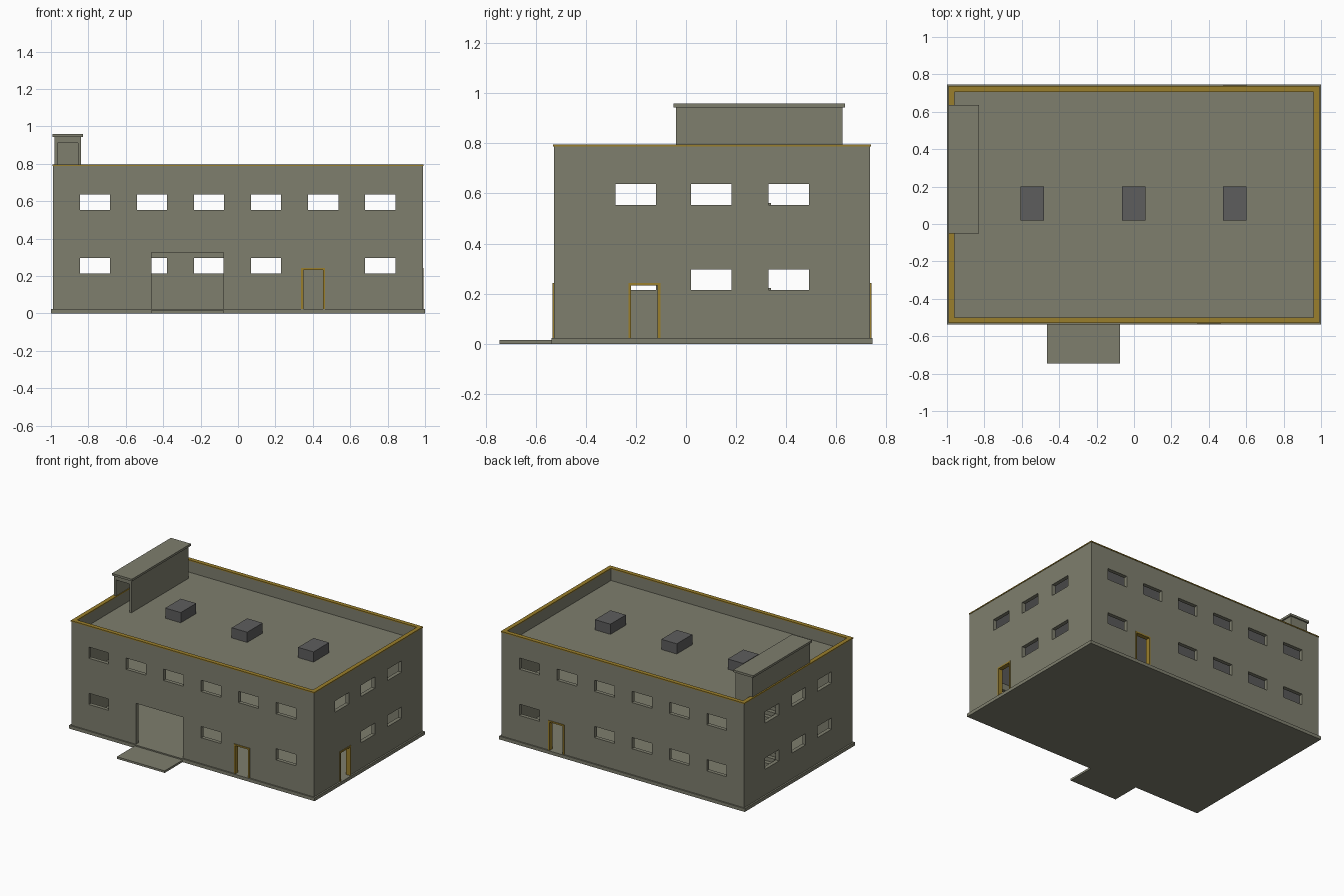
import bpy, bmesh
from mathutils import Vector

if "Cube" in bpy.data.objects:
    bpy.data.objects.remove(bpy.data.objects["Cube"])


def material(name, rgb):
    m = bpy.data.materials.new(name)
    m.use_nodes = True
    m.diffuse_color = (*rgb, 1)
    m.node_tree.nodes["Principled BSDF"].inputs["Base Color"].default_value = (*rgb, 1)
    return m


CONCRETE = material("olive grey concrete", (0.21, 0.21, 0.155))
TRIM = material("ochre trim", (0.32, 0.21, 0.025))
METAL = material("dark grey metal", (0.11, 0.11, 0.11))
CEILING = material("pale grey ceiling", (0.42, 0.42, 0.42))


def boxes(name, spans, mat):
    """One object made of boxes, each given as x0, x1, y0, y1, z0, z1."""
    bm = bmesh.new()
    for x0, x1, y0, y1, z0, z1 in spans:
        lo, hi = Vector((x0, y0, z0)), Vector((x1, y1, z1))
        for v in bmesh.ops.create_cube(bm, size=1)["verts"]:
            v.co = (lo + hi) / 2 + v.co * (hi - lo)
    me = bpy.data.meshes.new(name)
    bm.to_mesh(me)
    bm.free()
    me.materials.append(mat)
    ob = bpy.data.objects.new(name, me)
    bpy.context.collection.objects.link(ob)
    return ob


def cut(ob, *groups):
    """Subtract groups of boxes from an object and bake the result."""
    cutters = []
    for spans in groups:
        cutter = boxes("cutter", spans, CONCRETE)
        cutter.hide_render = True
        mod = ob.modifiers.new("cut", "BOOLEAN")
        mod.operation, mod.solver, mod.object = "DIFFERENCE", "EXACT", cutter
        cutters.append(cutter)
    bpy.context.view_layer.update()
    done = bpy.data.meshes.new_from_object(
        ob.evaluated_get(bpy.context.evaluated_depsgraph_get()))
    ob.modifiers.clear()
    ob.data = done
    for c in cutters:
        bpy.data.objects.remove(c)


# Main dimensions
X = 0.988                        # half length of the walls
Y0, Y1 = -0.527, 0.735           # front and back of the walls
T = 0.028                        # wall thickness
GROUND, STOREY, TOP = 0.024, 0.34, 0.787
UPPER, ROOF = GROUND + STOREY, GROUND + 2 * STOREY
REACH = 0.06                     # half depth of the opening cutters


def opening(side, c, half, z0, z1):
    """Span of an opening centred at c along a wall."""
    if side in ("front", "back"):
        y = Y0 if side == "front" else Y1
        return (c - half, c + half, y - REACH, y + REACH, z0, z1)
    x = X if side == "right" else -X
    return (x - REACH, x + REACH, c - half, c + half, z0, z1)


# Window positions per wall and storey
columns = [-0.765, -0.46, -0.155, 0.15, 0.455, 0.76]
bays = [-0.2, 0.1, 0.41]
windows = {
    "front": (columns[:1] + columns[3:4] + columns[5:], columns),
    "back": (columns[:4] + columns[5:], columns),
    "right": (bays[1:], bays),
    "left": (bays, bays),
}
doors = {"front": 0.402, "back": 0.54, "right": -0.166}
DOOR_HALF, DOOR_TOP, FRAME = 0.064, 0.243, 0.011

holes = [opening("front", -0.27, 0.192, 0, 0.325)]
for side, rows in windows.items():
    for floor, row in enumerate(rows):
        sill = 0.214 + floor * STOREY
        holes += [opening(side, c, 0.081, sill, sill + 0.083) for c in row]
holes += [opening(s, c, DOOR_HALF - FRAME / 2, 0, DOOR_TOP - FRAME / 2)
          for s, c in doors.items()]

# Hollow walls with windows, doors and a loading opening
walls = boxes("outer_walls", [(-X, X, Y0, Y1, GROUND, TOP)], CONCRETE)
cut(walls, [(-X + T, X - T, Y0 + T, Y1 - T, -1, 2)], holes)

# Plinth, which is also the ground floor, and the apron at the loading opening
boxes("plinth", [(-1, 1, -0.537, 0.745, 0, GROUND)], CONCRETE)
boxes("loading_apron", [(-0.465, -0.075, -0.745, -0.537, 0, 0.015)], CONCRETE)

# Upper floor and roof, open above the stairs, with pale undersides
for name, z in (("upper_floor", UPPER), ("roof_slab", ROOF)):
    slab = boxes(name, [(-X + T, X - T, Y0 + T, Y1 - T, z - 0.02, z)], CONCRETE)
    cut(slab, [(-0.958, -0.85, 0.16, 0.56, z - 0.1, z + 0.1)])
    slab.data.materials.clear()
    slab.data.materials.append(CONCRETE)
    slab.data.materials.append(CEILING)
    for p in slab.data.polygons:
        p.material_index = 1 if p.normal.z < -0.5 else 0

# Two flights of open stairs rising toward the front
STEPS, RUN = 12, 0.03
rise = STOREY / STEPS
for name, z in (("lower_stairs", GROUND), ("upper_stairs", UPPER)):
    boxes(name, [(-0.958, -0.852, 0.52 - (i + 1) * RUN, 0.52 - i * RUN,
                  z + i * rise, z + (i + 1) * rise) for i in range(STEPS)], CONCRETE)

# Ochre coping on the parapet
E = 0.003
boxes("parapet_coping", [
    (-X - E, X + E, Y0 - E, Y0 + T, TOP, TOP + 0.008),
    (-X - E, X + E, Y1 - T, Y1 + E, TOP, TOP + 0.008),
    (-X - E, -X + T, Y0 + T, Y1 - T, TOP, TOP + 0.008),
    (X - T, X + E, Y0 + T, Y1 - T, TOP, TOP + 0.008)], TRIM)

# Ochre door frames lining the openings
for side, c in doors.items():
    face, sign = {"front": (Y0, -1), "back": (Y1, 1), "right": (X, 1)}[side]
    d0, d1 = sorted((face + sign * 0.005, face - sign * T))
    parts = [(c - DOOR_HALF, c - DOOR_HALF + FRAME, GROUND, DOOR_TOP),
             (c + DOOR_HALF - FRAME, c + DOOR_HALF, GROUND, DOOR_TOP),
             (c - DOOR_HALF + FRAME, c + DOOR_HALF - FRAME, DOOR_TOP - FRAME, DOOR_TOP)]
    if side == "right":
        spans = [(d0, d1, a, b, z0, z1) for a, b, z0, z1 in parts]
    else:
        spans = [(a, b, d0, d1, z0, z1) for a, b, z0, z1 in parts]
    boxes(side + "_door_frame", spans, TRIM)

# Stair housing on the roof, open toward the front, and its cap
housing = boxes("stair_housing", [(-0.98, -0.84, -0.04, 0.625, ROOF, 0.942)], CONCRETE)
cut(housing, [(-0.965, -0.855, -0.1, 0.61, ROOF - 0.1, 0.912)])
boxes("stair_housing_cap", [(-0.991, -0.829, -0.05, 0.635, 0.942, 0.958)], CONCRETE)

# Rooftop units
for i, x in enumerate((-0.543, -0.002, 0.538)):
    boxes(f"roof_unit_{i + 1}", [(x - 0.063, x + 0.063, 0.02, 0.2, ROOF, ROOF + 0.075)], METAL)
